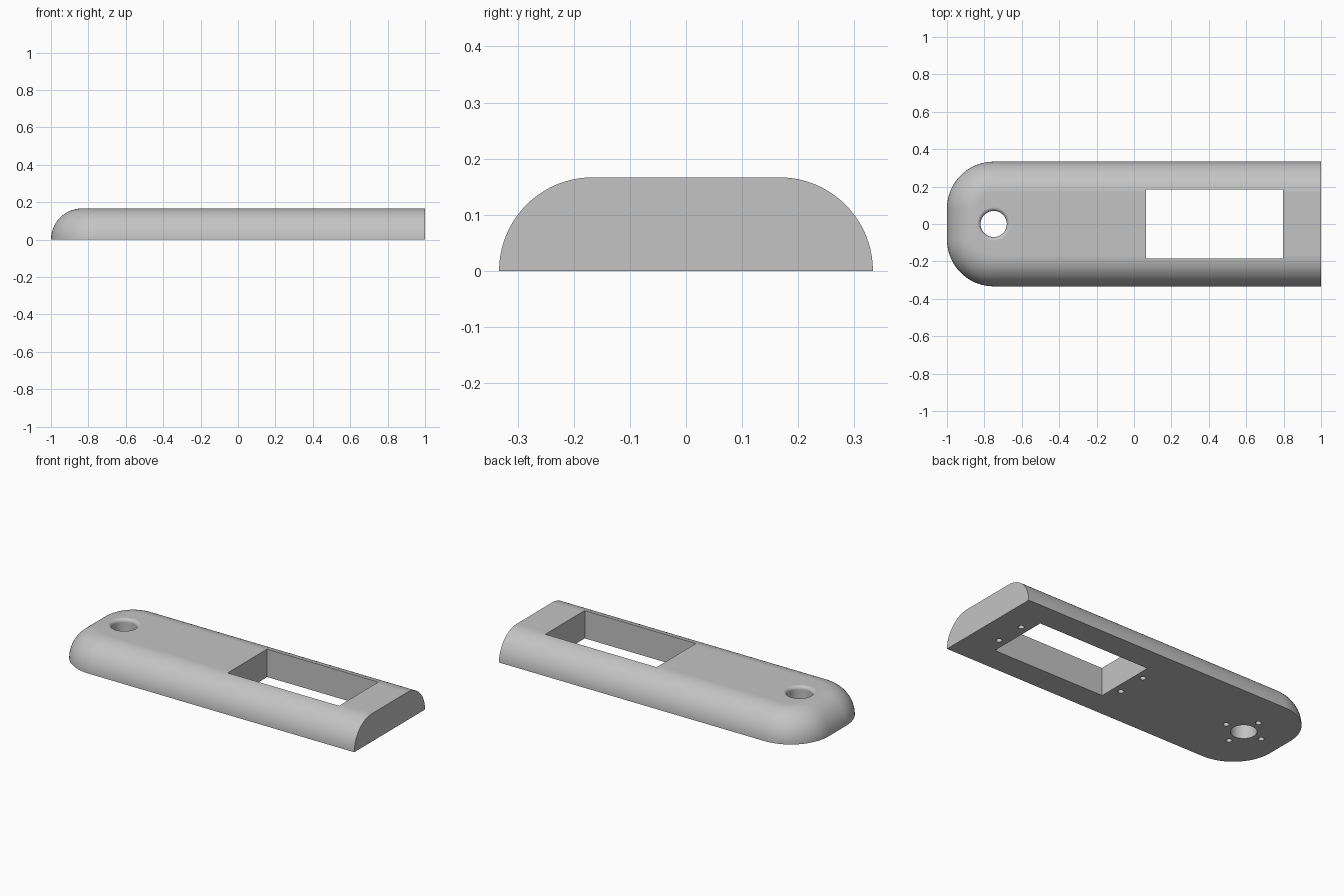
import bpy, bmesh
from math import sin, cos, pi

if "Cube" in bpy.data.objects:
    bpy.data.objects.remove(bpy.data.objects["Cube"])

H = 1 / 6           # height, also the radius of the rounded upper edge
W = 1 / 3           # half width
CORNER = 0.25       # plan radius of the rounded end
SEG = 20

grey = bpy.data.materials.new("plain grey")
grey.use_nodes = True
grey.diffuse_color = (0.55, 0.55, 0.55, 1)
grey.node_tree.nodes["Principled BSDF"].inputs["Base Color"].default_value = (0.55, 0.55, 0.55, 1)


def loft(name, rings):
    """Solid through a stack of closed rings, capped at both ends."""
    bm = bmesh.new()
    loops = [[bm.verts.new(p) for p in ring] for ring in rings]
    for low, high in zip(loops, loops[1:]):
        for i in range(len(low)):
            j = (i + 1) % len(low)
            bm.faces.new((low[i], low[j], high[j], high[i]))
    bm.faces.new(loops[0][::-1])
    bm.faces.new(loops[-1])
    bmesh.ops.recalc_face_normals(bm, faces=bm.faces)
    mesh = bpy.data.meshes.new(name)
    bm.to_mesh(mesh)
    bm.free()
    mesh.materials.append(grey)
    obj = bpy.data.objects.new(name, mesh)
    bpy.context.collection.objects.link(obj)
    return obj


def outline(inset, z):
    """Plan with a square end at +x and a rounded end at -x."""
    w, r = W - inset, CORNER - inset
    cx, cy = CORNER - 1, W - CORNER
    ring = [(1, w, z)]
    for side, start in ((1, pi / 2), (-1, pi)):
        for i in range(SEG + 1):
            a = start + pi / 2 * i / SEG
            ring.append((cx + r * cos(a), side * cy + r * sin(a), z))
    return ring + [(1, -w, z)]


def circle(x, y, r, z, n=48):
    return [(x + r * cos(2 * pi * i / n), y + r * sin(2 * pi * i / n), z) for i in range(n)]


def rectangle(x0, x1, w, z):
    return [(x0, -w, z), (x1, -w, z), (x1, w, z), (x0, w, z)]


# Shell with quarter-round upper edge
arc = [pi / 2 * i / SEG for i in range(SEG + 1)]
body = loft("body", [outline(H * (1 - cos(a)), H * sin(a)) for a in arc])

# Rectangular window
cutters = [loft("window_cutter", [rectangle(0.063, 0.797, 0.185, z) for z in (-0.1, 0.3)])]

# Round through hole with a softened upper rim
R, F = 0.07, 0.02
rim = [(R + F * (1 - cos(pi / 2 * i / 8)), H - F + F * sin(pi / 2 * i / 8)) for i in range(9)]
sections = [(R, -0.1)] + rim + [(R + F, 0.3)]
cutters.append(loft("round_hole_cutter", [circle(-0.75, 0, r, z) for r, z in sections]))

# Blind screw holes in the underside
spots = [(x, y) for x in (0.015, 0.848) for y in (-0.09, 0.09)]
spots += [(-0.75 + 0.12 * cos(k * pi / 2), 0.12 * sin(k * pi / 2)) for k in range(4)]
for x, y in spots:
    cutters.append(loft("screw_hole_cutter", [circle(x, y, 0.016, z, 24) for z in (-0.1, 0.08)]))

# Cut the openings, then shade
bpy.context.view_layer.objects.active = body
body.select_set(True)
for cutter in cutters:
    mod = body.modifiers.new("cut", "BOOLEAN")
    mod.operation, mod.solver, mod.object = "DIFFERENCE", "EXACT", cutter
    bpy.ops.object.modifier_apply(modifier=mod.name)
    bpy.data.objects.remove(cutter)
bpy.ops.object.shade_smooth_by_angle(angle=pi / 6)
weighted = body.modifiers.new("even shading", "WEIGHTED_NORMAL")
weighted.keep_sharp = True
